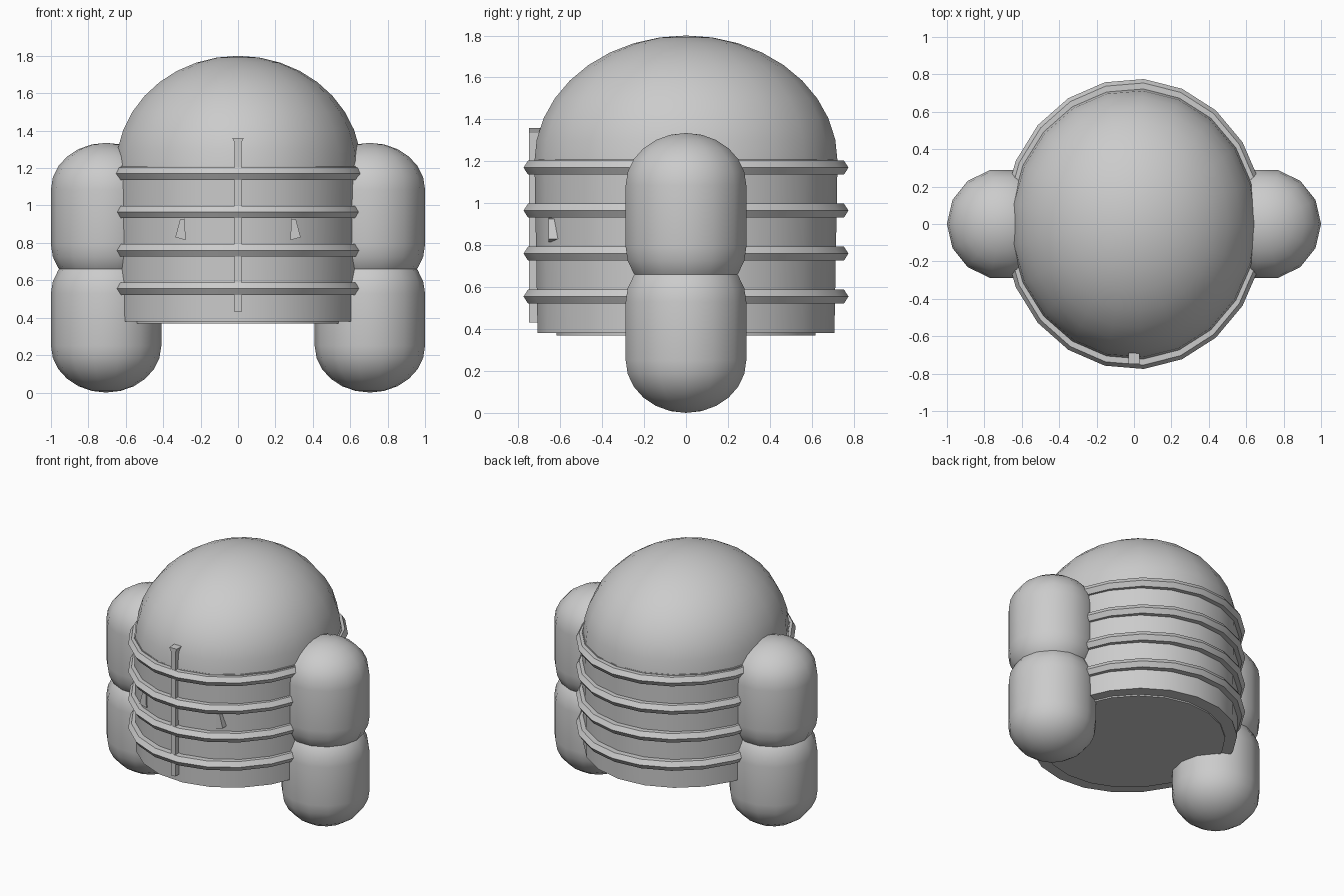
import bpy, bmesh
from math import sin, cos, pi, radians

if "Cube" in bpy.data.objects:
    bpy.data.objects.remove(bpy.data.objects["Cube"])

grey = bpy.data.materials.new("plain_grey")
grey.use_nodes = True
GREY = (0.6, 0.6, 0.6, 1)
grey.diffuse_color = GREY
next(n for n in grey.node_tree.nodes if n.type == 'BSDF_PRINCIPLED').inputs["Base Color"].default_value = GREY


def finish(name, bm, angle=40):
    """Turn a bmesh into a named, shaded object."""
    bmesh.ops.recalc_face_normals(bm, faces=bm.faces)
    mesh = bpy.data.meshes.new(name)
    bm.to_mesh(mesh)
    bm.free()
    mesh.materials.append(grey)
    ob = bpy.data.objects.new(name, mesh)
    bpy.context.collection.objects.link(ob)
    bpy.ops.object.select_all(action='DESELECT')
    ob.select_set(True)
    bpy.context.view_layer.objects.active = ob
    bpy.ops.object.shade_smooth_by_angle(angle=radians(angle))
    return ob


def lathe(name, profile, segs, x=0, closed=False, angle=40):
    """Sweep (x radius, y radius, z) points around an upright oval."""
    bm = bmesh.new()
    rings = []
    for rx, ry, z in profile:
        rings.append([bm.verts.new((x + rx * cos(2 * pi * i / segs),
                                    ry * sin(2 * pi * i / segs), z)) for i in range(segs)])
    pairs = list(zip(rings, rings[1:]))
    if closed:
        pairs.append((rings[-1], rings[0]))
    for a, b in pairs:
        for i in range(segs):
            j = (i + 1) % segs
            bm.faces.new((a[i], a[j], b[j], b[i]))
    if not closed:
        bm.faces.new(rings[0])
        bm.faces.new(rings[-1])
    bmesh.ops.remove_doubles(bm, verts=bm.verts, dist=0.0005)
    return finish(name, bm, angle)


def prism(name, outline, y_front, y_back):
    """Extrude an (x, z) outline along y."""
    bm = bmesh.new()
    front = bm.faces.new([bm.verts.new((x, y_front, z)) for x, z in outline])
    ext = bmesh.ops.extrude_face_region(bm, geom=[front])["geom"]
    for v in ext:
        if isinstance(v, bmesh.types.BMVert):
            v.co.y = y_back
    return finish(name, bm, 20)


# Barrel body with a thin floor plate
lathe("body", [(0.66, 0.71, 0.38), (0.67, 0.725, 1.21)], 21)
lathe("floor_plate", [(0.59, 0.62, 0.37), (0.59, 0.62, 0.40)], 21)

# Domed top
dome = [(0.66 * cos(t), 0.725 * cos(t), 1.2 + 0.6 * sin(t))
        for t in (pi / 2 * k / 9 for k in range(9))]
lathe("dome", dome + [(0.0001, 0.0001, 1.8)], 21)

# Four pointed hoops round the body
for n, z in enumerate((0.555, 0.76, 0.965, 1.17)):
    hoop = [(0.66 + 0.042 * cos(pi * k / 3), 0.735 + 0.042 * cos(pi * k / 3),
             z + 0.038 * sin(pi * k / 3)) for k in range(6)]
    lathe(f"hoop_{n + 1}", hoop, 21, closed=True)


# Stacked rounded pods at each side
def pod(name, x, bottom, low, high, top):
    r, steps = 0.295, 6
    prof = []
    for k in range(steps + 1):
        t = pi / 2 * k / steps
        prof.append((r * sin(t) + 0.0001, r * sin(t) + 0.0001, low - (low - bottom) * cos(t)))
    for k in range(steps + 1):
        t = pi / 2 * k / steps
        prof.append((r * cos(t) + 0.0001, r * cos(t) + 0.0001, high + (top - high) * sin(t)))
    lathe(name, prof, 14, x)


for side, s in (("left", 1), ("right", -1)):
    pod(f"{side}_lower_pod", s * 0.705, 0, 0.25, 0.53, 0.78)
    pod(f"{side}_upper_pod", s * 0.705, 0.54, 0.79, 1.085, 1.335)
    # Small slanted fins on the front
    prism(f"{side}_fin", [(s * 0.335, 0.83), (s * 0.28, 0.815), (s * 0.285, 0.93), (s * 0.31, 0.925)],
          -0.655, -0.6)

# Upright strip on the front with a flared top
prism("front_strip", [(-0.018, 0.43), (0.018, 0.43), (0.018, 1.335), (0.03, 1.36),
                      (-0.03, 1.36), (-0.018, 1.335)], -0.748, -0.69)
